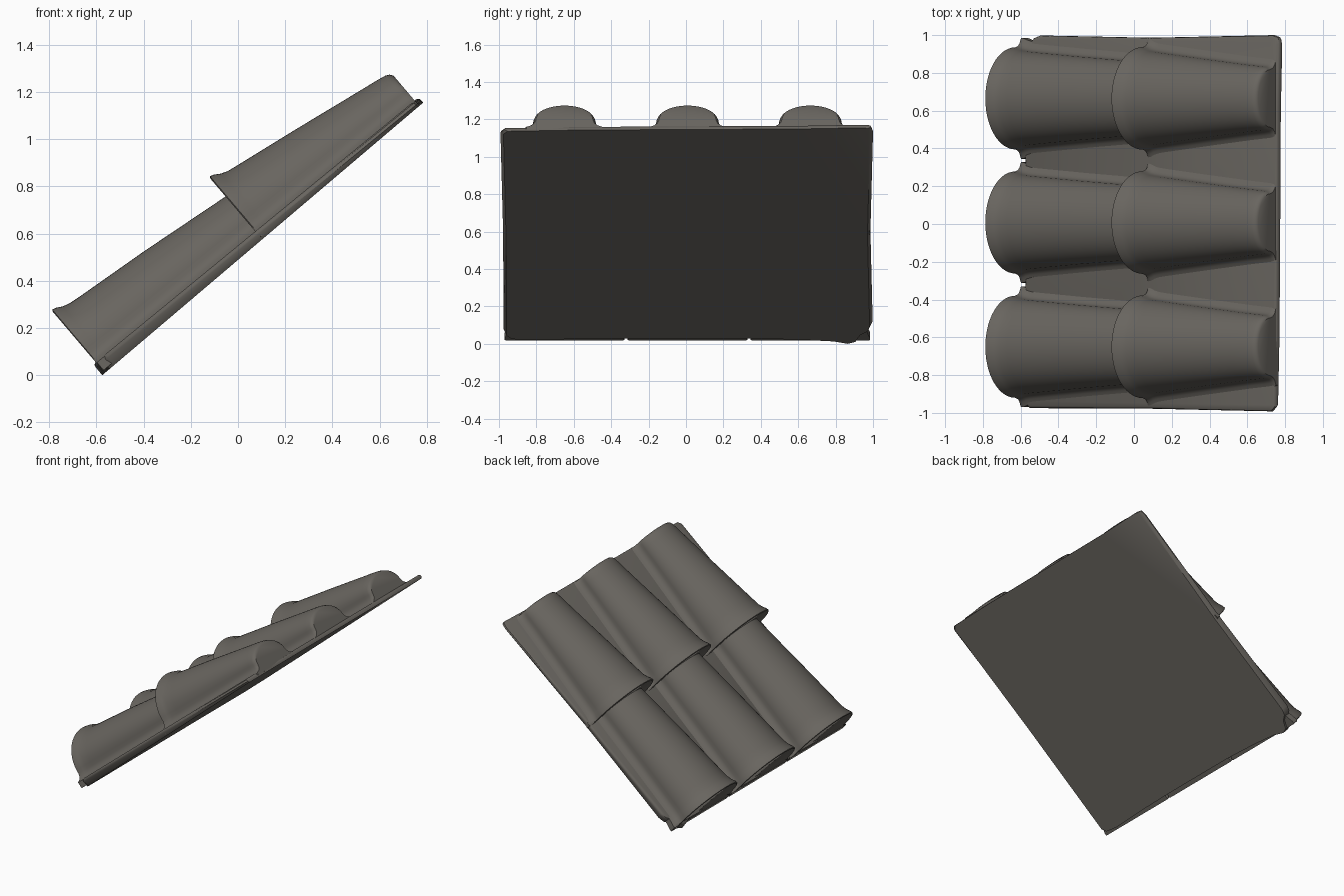
import bpy, bmesh, math

if "Cube" in bpy.data.objects:
    bpy.data.objects.remove(bpy.data.objects["Cube"])

# Roof frame: s runs up the slope, y across, t is height off the underside
ANG = math.atan2(1.155, 1.36)
CA, SA = math.cos(ANG), math.sin(ANG)


def place(s, y, t):
    return (-0.575 + s * CA - t * SA, y, s * SA + t * CA)


def slab_top(s):
    return 0.06 - 0.017 * s


clay = bpy.data.materials.new("grey_brown_clay")
clay.diffuse_color = (0.14, 0.13, 0.115, 1)
clay.use_nodes = True
clay.node_tree.nodes["Principled BSDF"].inputs["Base Color"].default_value = clay.diffuse_color


def loft(name, rings):
    """Skin closed rings of (s, y, t) points and cap both ends."""
    bm = bmesh.new()
    loops = [[bm.verts.new(place(*p)) for p in r] for r in rings]
    n = len(loops[0])
    for a, b in zip(loops, loops[1:]):
        for i in range(n):
            j = (i + 1) % n
            bm.faces.new((a[i], a[j], b[j], b[i]))
    bm.faces.new(loops[0])
    bm.faces.new(loops[-1])
    bmesh.ops.recalc_face_normals(bm, faces=bm.faces)
    me = bpy.data.meshes.new(name)
    bm.to_mesh(me)
    bm.free()
    me.materials.append(clay)
    ob = bpy.data.objects.new(name, me)
    bpy.context.collection.objects.link(ob)
    bpy.ops.object.select_all(action='DESELECT')
    ob.select_set(True)
    bpy.context.view_layer.objects.active = ob
    bpy.ops.object.shade_smooth_by_angle(angle=math.radians(42))
    return ob


# Backing slab with a slightly worn outline
outline = [(0.07, -0.975), (0.04, -0.95), (0.03, -0.86), (0.04, -0.6),
           (0.045, -0.3), (0.045, 0.0), (0.045, 0.33), (0.035, 0.6),
           (0.02, 0.8), (0.0, 0.88), (0.015, 0.92), (0.07, 0.945),
           (0.1, 0.985), (0.14, 0.998), (0.9, 0.986), (1.74, 1.0),
           (1.778, 0.99), (1.784, 0.96), (1.774, 0.6), (1.77, 0.0),
           (1.765, -0.6), (1.755, -0.97), (1.73, -0.992), (0.9, -0.978)]


def slab_ring(inset, drop):
    return [(s + (0.9 - s) * inset, y * (1 - inset),
             slab_top(s) - drop) for s, y in outline]


loft("backing_slab", [
    [(s, y * 0.984, 0.0) for s, y in outline],
    slab_ring(0.0, 0.018), slab_ring(0.003, 0.006), slab_ring(0.012, 0.0)])


# Barrel tile cross-section: half round with flared feet
def tile_ring(cy, s, apex, half):
    base = slab_top(s)
    right = [(half + 0.05, 0.012), (half + 0.05, base - 0.004),
             (half + 0.025, base + 0.006), (half + 0.008, base + 0.022)]
    lift = 0.045
    steps = 28
    arc = []
    for i in range(steps + 1):
        a = math.pi * i / steps
        arc.append((half * math.cos(a),
                    base + lift + (apex - base - lift) * math.sin(a)))
    left = [(-y, t) for y, t in reversed(right)]
    return [(s, cy + y, t) for y, t in right + arc + left]


# Stations along each tile: (s, crown height, half width)
lower = [(0.022, 0.325, 0.252), (0.014, 0.34, 0.264), (0.018, 0.349, 0.27),
         (0.035, 0.345, 0.268), (0.06, 0.331, 0.259), (0.09, 0.322, 0.252),
         (0.14, 0.316, 0.247), (0.47, 0.286, 0.222), (0.87, 0.241, 0.195),
         (1.0, 0.225, 0.185)]
upper = [(0.897, 0.325, 0.254), (0.888, 0.338, 0.266), (0.893, 0.347, 0.272),
         (0.91, 0.342, 0.269), (0.935, 0.326, 0.258), (0.965, 0.315, 0.25),
         (1.02, 0.306, 0.243), (1.3, 0.263, 0.212), (1.6, 0.214, 0.18),
         (1.7, 0.198, 0.171), (1.735, 0.191, 0.167), (1.752, 0.183, 0.162),
         (1.762, 0.168, 0.152)]

for col, cy in (("front", -0.65), ("middle", 0.008), ("back", 0.665)):
    for row, stations in (("lower", lower), ("upper", upper)):
        loft(f"{row}_tile_{col}", [tile_ring(cy, *st) for st in stations])
